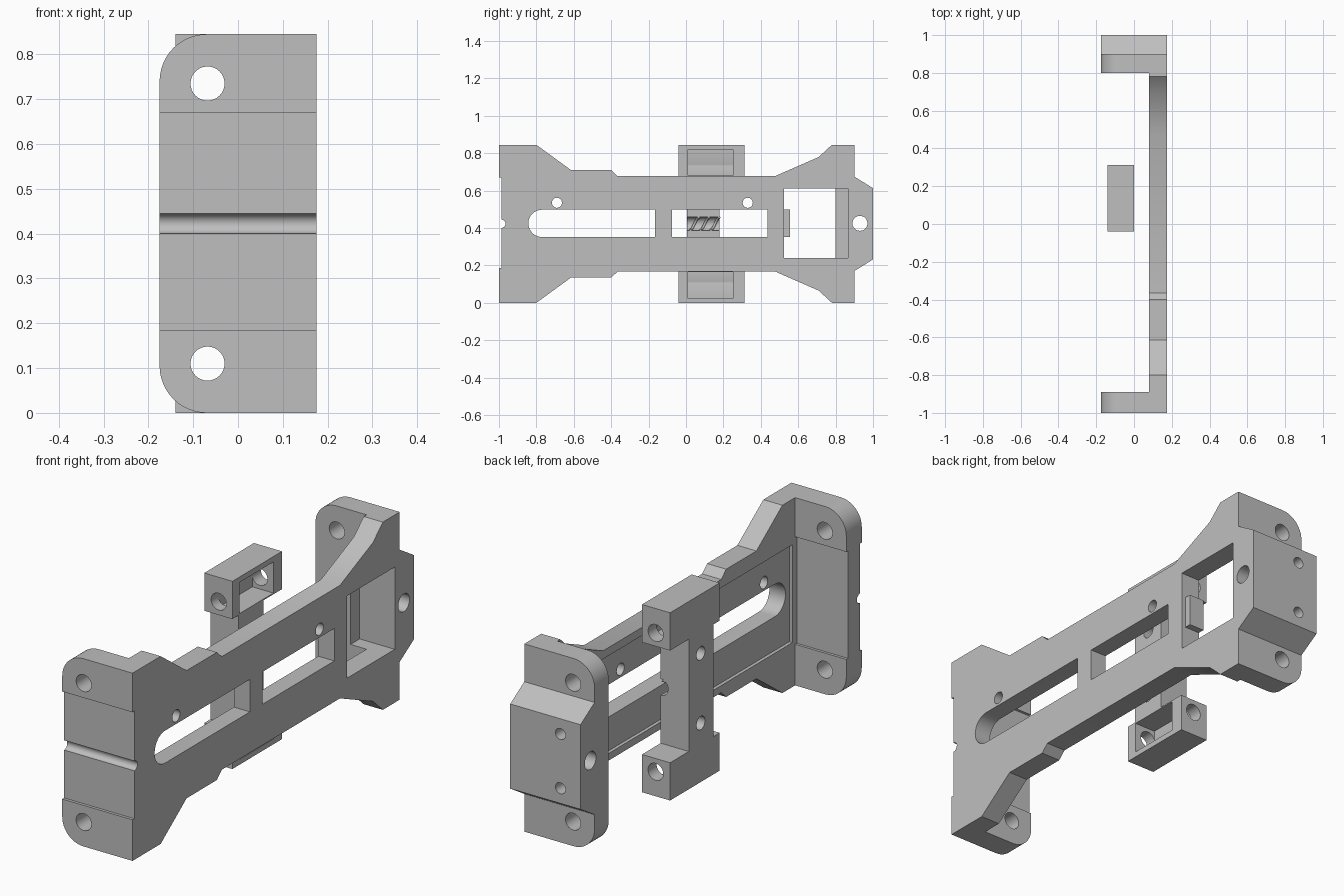
import bpy, math
from mathutils import Vector

cube = bpy.data.objects.get("Cube")
if cube:
    bpy.data.objects.remove(cube, do_unlink=True)

MID = 0.4225
TOP = 0.845

grey = bpy.data.materials.new("plain_grey")
grey.use_nodes = True
grey.diffuse_color = (0.52, 0.52, 0.52, 1)
grey.node_tree.nodes["Principled BSDF"].inputs["Base Color"].default_value = (0.52, 0.52, 0.52, 1)


def prism(name, outline, lo, hi, axis):
    """Extrude an outline along x (outline is y, z) or along y (outline is x, z)."""
    n = len(outline)
    place = (lambda p, t: (t, p[0], p[1])) if axis == "x" else (lambda p, t: (p[0], t, p[1]))
    verts = [place(p, t) for t in (lo, hi) for p in outline]
    faces = [list(range(n))[::-1], list(range(n, 2 * n))]
    faces += [[i, (i + 1) % n, n + (i + 1) % n, n + i] for i in range(n)]
    mesh = bpy.data.meshes.new(name)
    mesh.from_pydata(verts, [], faces)
    if axis == "y":
        mesh.flip_normals()
    mesh.materials.append(grey)
    ob = bpy.data.objects.new(name, mesh)
    bpy.context.collection.objects.link(ob)
    return ob


def box(name, x, y, z):
    return prism(name, [(y[0], z[0]), (y[1], z[0]), (y[1], z[1]), (y[0], z[1])], x[0], x[1], "x")


def arc(cx, cz, r, a, b, steps):
    return [(cx + r * math.cos(math.radians(a + (b - a) * i / steps)),
             cz + r * math.sin(math.radians(a + (b - a) * i / steps))) for i in range(steps + 1)]


def rod(name, cx, cz, r, lo, hi, axis):
    return prism(name, arc(cx, cz, r, 0, 348.75, 31), lo, hi, axis)


def combine(target, parts, operation):
    """Apply booleans one by one and remove the helper solids."""
    bpy.context.view_layer.objects.active = target
    for part in parts:
        part.hide_render = True
        mod = target.modifiers.new("bool", "BOOLEAN")
        mod.operation, mod.solver, mod.object = operation, "EXACT", part
        bpy.ops.object.modifier_apply(modifier=mod.name)
        bpy.data.objects.remove(part, do_unlink=True)


def finish(ob):
    bpy.ops.object.select_all(action="DESELECT")
    ob.select_set(True)
    bpy.context.view_layer.objects.active = ob
    bpy.ops.object.shade_smooth_by_angle(angle=math.radians(30))


# Side plate: upper edge mirrored to the lower edge
edge = [(-1, TOP), (-0.8, TOP), (-0.615, 0.71), (-0.4, 0.71), (-0.365, 0.677),
        (0.475, 0.677), (0.71, 0.78), (0.78, TOP), (0.9, TOP)]
lower = [(y, TOP - z) for y, z in edge]
frame = prism("bracket_frame", lower + edge[::-1], 0.08, 0.175, "x")

# End flanges with rounded outer corners
R = 0.105
flange = [(0.175, 0), (0.175, TOP)]
flange += arc(-0.175 + R, TOP - R, R, 90, 180, 12) + arc(-0.175 + R, R, R, 180, 270, 12)
flange = flange[::-1]
front = prism("front_flange", flange, -1, -0.89, "y")
back = prism("back_flange", flange, 0.8, 0.9, "y")
boss = prism("back_boss", [(0.85, 0.17), (0.9, 0.17), (1, 0.232), (1, 0.613), (0.9, 0.675), (0.85, 0.675)],
             -0.175, 0.175, "x")
combine(frame, [front, back, boss], "UNION")

# Shallow recesses, windows and slots
X = (0, 0.3)
cuts = [
    box("front_recess", (-0.3, 0.3), (-1.1, -0.987), (0.185, 0.669)),
    box("inner_recess", (-0.3, 0.08), (-0.902, -0.8), (0.185, 0.669)),
    box("plate_pocket", (0, 0.095), (-0.87, 0.5), (0.2, 0.64)),
    box("long_slot", X, (-0.77, -0.165), (0.352, 0.498)),
    rod("slot_end", -0.77, 0.425, 0.073, *X, "x"),
    box("short_slot", X, (-0.075, 0.435), (0.352, 0.498)),
    box("window", X, (0.525, 0.865), (0.24, 0.61)),
    rod("front_groove", -1, 0.4225, 0.025, 0, 1, "y"),
    rod("cross_hole", 0.93, 0.425, 0.04, -0.3, 0.3, "x"),
]
bpy.data.objects.remove(cuts.pop(7), do_unlink=True)
cuts.append(rod("front_groove", -0.987, MID, 0.022, -0.3, 0.3, "x"))
cuts += [rod("pin_hole", y, 0.535, 0.027, *X, "x") for y in (-0.69, 0.33)]
HOLES = (0.11, TOP - 0.11)
for z in HOLES:
    cuts.append(rod("front_hole", -0.068, z, 0.038, -1.1, -0.7, "y"))
    cuts.append(rod("back_hole", -0.068, z, 0.038, 0.7, 1.1, "y"))
cuts += [rod("screw_hole", -0.075, MID + s * 0.122, 0.025, 0.92, 1.1, "y") for s in (-1, 1)]
combine(frame, cuts, "DIFFERENCE")

# Tab in the window
tab = box("window_tab", (0.08, 0.155), (0.5, 0.555), (0.352, 0.498))
combine(frame, [tab], "UNION")
finish(frame)

# Sliding carriage: two end blocks joined by a narrow column
half = [(0.005, MID), (0.005, 0.675), (-0.04, 0.675), (-0.04, TOP),
        (0.313, TOP), (0.313, 0.675), (0.18, 0.675), (0.18, MID)]
shape = half + [(y, TOP - z) for y, z in half[::-1] if z != MID]
carriage = prism("sliding_carriage", shape[::-1], -0.14, 0, "x")
cuts = [rod("screw_channel", 0, MID, 0.037, -0.1, 0.3, "y")]
for s in (-1, 1):
    z = MID + s * 0.328
    cuts.append(box("block_pocket", (-0.105, 0.1), (0.01, 0.252), (z - 0.07, z + 0.07)))
    cuts.append(rod("block_hole", -0.068, MID + s * (MID - 0.11), 0.038, -0.2, 0.5, "y"))
    cuts.append(rod("column_hole", 0.095, MID + s * 0.157, 0.03, -0.3, 0.1, "x"))
combine(carriage, cuts, "DIFFERENCE")
finish(carriage)

# Thread ridges inside the screw channel
for k in range(3):
    curve = bpy.data.curves.new("thread_ridge", "CURVE")
    curve.dimensions = "3D"
    curve.bevel_depth = 0.007
    curve.bevel_resolution = 1
    curve.use_fill_caps = True
    curve.materials.append(grey)
    line = curve.splines.new("POLY")
    line.points.add(12)
    for i, p in enumerate(line.points):
        a = math.radians(100 + 160 * i / 12)
        spot = Vector((0.034 * math.cos(a), 0.068 + 0.055 * k - 0.045 * i / 12, MID + 0.034 * math.sin(a)))
        p.co = (*spot, 1)
    ridge = bpy.data.objects.new("thread_ridge", curve)
    bpy.context.collection.objects.link(ridge)
